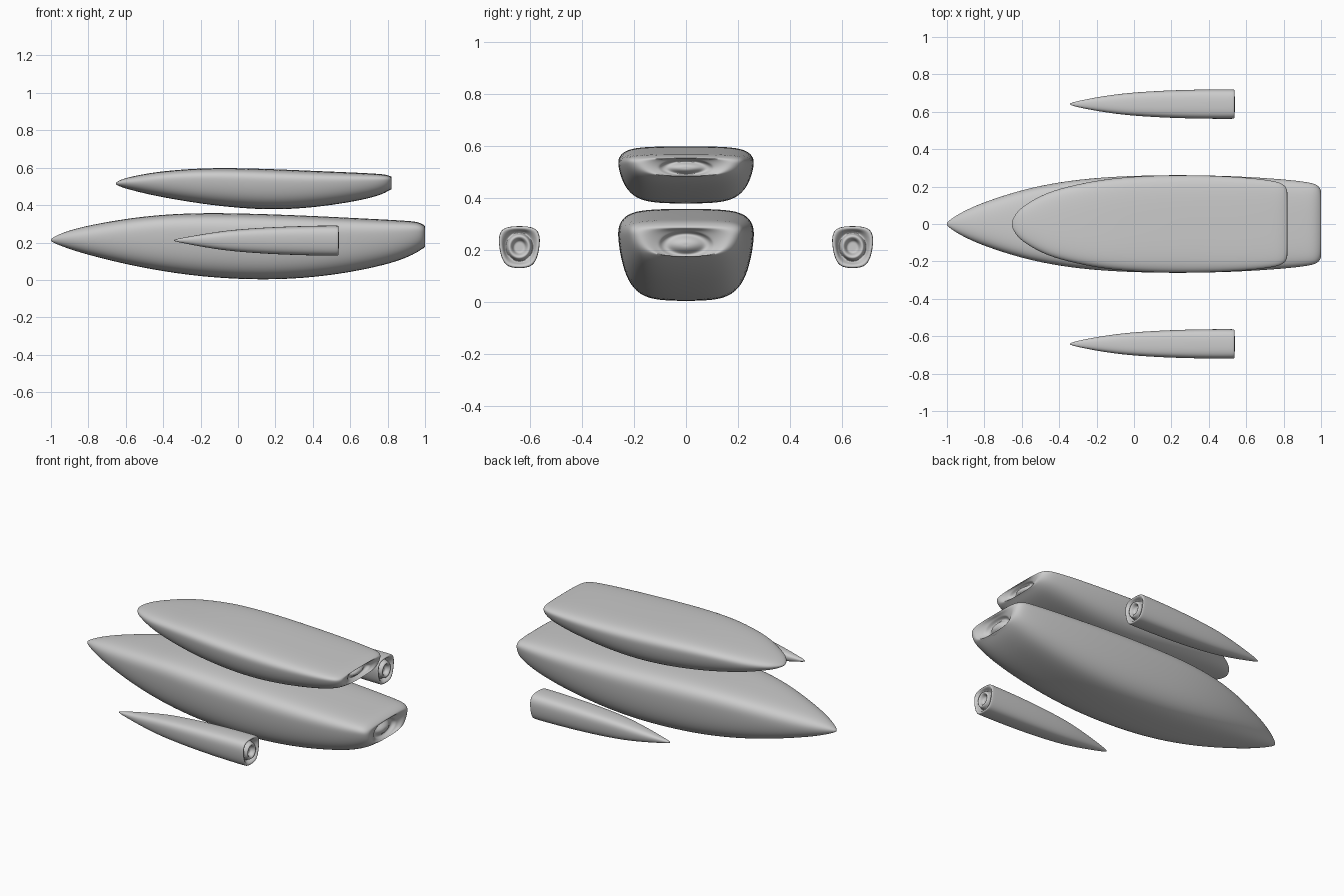
import bpy, bmesh, math

# Right half of the hull cross-section (side, height), keel-heavy rounded trapezoid, top to bottom
HALF = [(0, 1), (.45, 1), (.79, .975), (.95, .91), (1.01, .80), (1.0, .66),
        (.96, .46), (.87, .23), (.69, .06), (.40, .005), (0, 0)]
N = len(HALF) - 1


def section(x, w, top, bot, k, yc):
    """Closed ring; k blends from the hull shape (0) to an ellipse (1)."""
    right = []
    for i, (u, v) in enumerate(HALF):
        t = math.pi * i / N
        u = u * (1 - k) + math.sin(t) * k
        v = v * (1 - k) + (.5 + .5 * math.cos(t)) * k
        right.append((u * w, bot + v * (top - bot)))
    pts = right + [(-y, z) for y, z in right[-2:0:-1]]
    return [(x, yc + y, z) for y, z in pts]


def loft(name, nose, stations, nozzle, yc=0.0, base_k=0.0, fade=.5):
    """Skin the stations from the nose tip back, then close with nozzle rings."""
    bm = bmesh.new()
    rings = []
    for x, w, top, bot in stations:
        k = max(base_k, .8 * (1 - (x - nose[0]) / fade))
        rings.append(section(x, w, top, bot, k, yc))
    zc, a, b, steps = nozzle
    for x, s in steps:
        rings.append(section(x, a * s, zc + b * s, zc - b * s, 1, yc))
    vr = [[bm.verts.new(p) for p in r] for r in rings]
    n = len(vr[0])
    for r0, r1 in zip(vr, vr[1:]):
        for i in range(n):
            j = (i + 1) % n
            bm.faces.new((r0[i], r0[j], r1[j], r1[i]))
    # nose and nozzle centre caps
    for ring, tip in ((vr[0], (nose[0], yc, nose[1])), (vr[-1], (steps[-1][0], yc, zc))):
        c = bm.verts.new(tip)
        for i in range(n):
            bm.faces.new((ring[i], ring[(i + 1) % n], c))
    bmesh.ops.recalc_face_normals(bm, faces=bm.faces)
    me = bpy.data.meshes.new(name)
    bm.to_mesh(me)
    bm.free()
    for p in me.polygons:
        p.use_smooth = True
    ob = bpy.data.objects.new(name, me)
    bpy.context.collection.objects.link(ob)
    sub = ob.modifiers.new("smooth", 'SUBSURF')
    sub.levels = sub.render_levels = 2
    return ob


# Lower main hull
loft("lower_hull", (-1.003, .213), [
    (-.995, .014, .224, .203), (-.96, .040, .243, .187), (-.9, .075, .266, .164),
    (-.8, .119, .292, .133), (-.6, .184, .328, .083), (-.4, .224, .350, .045),
    (-.2, .247, .358, .018), (0, .257, .356, .004), (.2, .261, .350, .001),
    (.4, .259, .342, .013), (.6, .252, .332, .040), (.8, .238, .322, .083),
    (.9, .227, .316, .118), (.96, .217, .311, .148), (.99, .202, .297, .170),
    (1.006, .168, .283, .180)],
    (.22, .11, .055, [(.982, 1.06), (.978, .95), (.962, .85), (.956, .68),
                      (.970, .50), (.980, .32), (.984, .15)]))

# Upper hull
loft("upper_hull", (-.655, .515), [
    (-.648, .028, .524, .507), (-.63, .058, .534, .499), (-.6, .093, .546, .488),
    (-.5, .153, .567, .462), (-.4, .190, .582, .441), (-.2, .234, .598, .407),
    (0, .254, .598, .384), (.2, .261, .592, .374), (.4, .259, .583, .386),
    (.6, .248, .575, .415), (.72, .234, .569, .441), (.78, .222, .565, .462),
    (.81, .203, .557, .480), (.825, .168, .550, .486)],
    (.515, .11, .035, [(.808, 1.06), (.804, .95), (.790, .85), (.784, .68),
                       (.796, .50), (.805, .32), (.808, .15)]), fade=.3)

# Pair of side pods
for side, label in ((-1, "front"), (1, "back")):
    loft("side_pod_" + label, (-.345, .211), [
        (-.338, .006, .217, .206), (-.30, .017, .225, .198), (-.2, .037, .243, .178),
        (-.1, .052, .259, .162), (0, .063, .271, .150), (.2, .075, .284, .136),
        (.4, .079, .290, .130), (.5, .079, .291, .129), (.528, .079, .291, .129),
        (.538, .077, .289, .131), (.537, .066, .277, .143)],
        (.211, .058, .062, [(.515, 1), (.510, .86), (.535, .80), (.543, .66),
                            (.535, .50), (.515, .40), (.515, .2)]),
        yc=.641 * side, base_k=.3)
